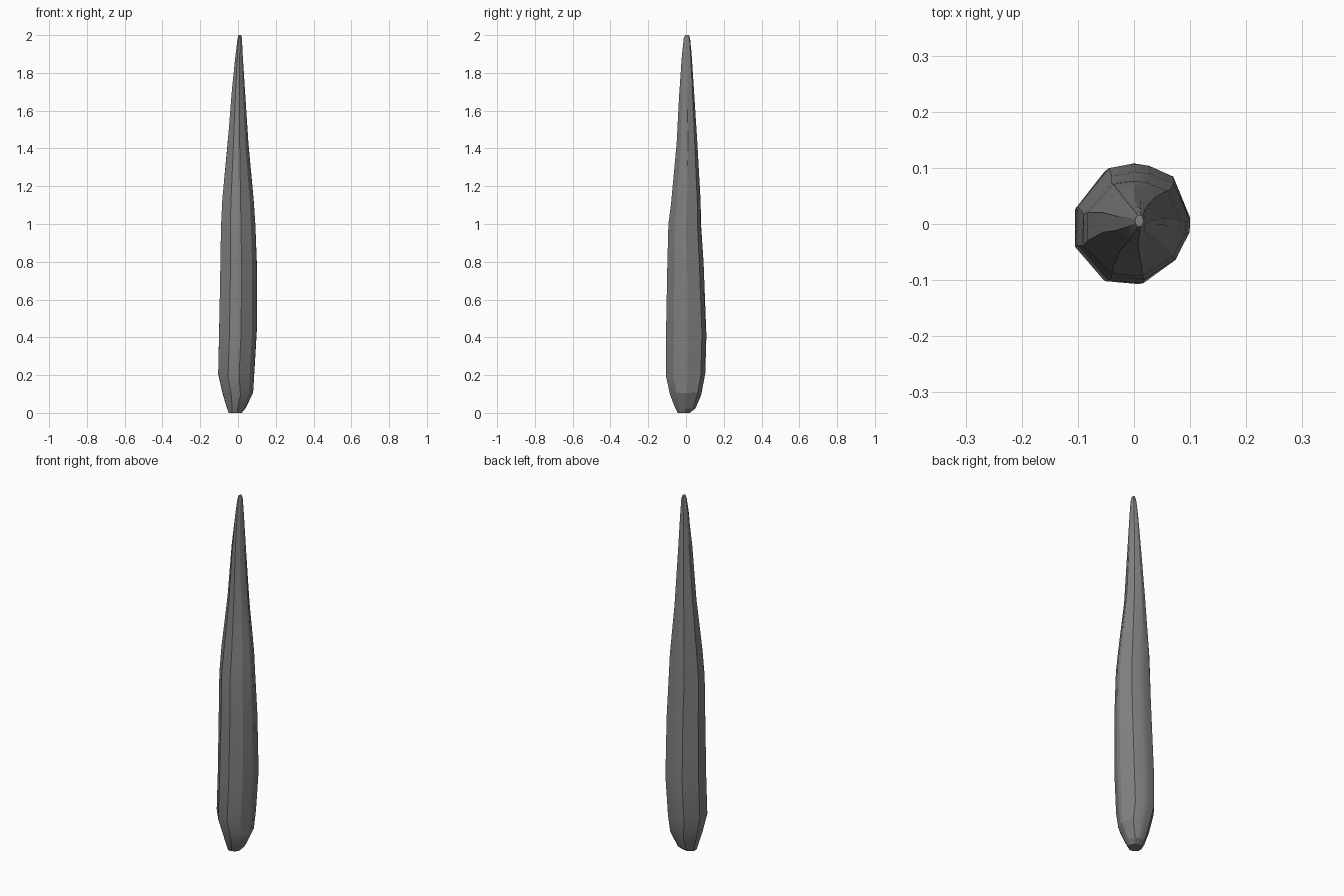
import bpy, bmesh, math, random
from mathutils import Vector

if "Cube" in bpy.data.objects:
    bpy.data.objects.remove(bpy.data.objects["Cube"])

random.seed(4)

# irregular cross-section of the shard, in units of its half widths
SECTION = [(-1, 0.28), (-0.45, 0.92), (0, 1), (0.27, 0.96), (0.7, 0.78), (1, 0.1),
           (0.99, -0.12), (0.74, -0.6), (0.16, -0.99), (-0.45, -0.94), (-1, -0.36)]

# height, x min, x max, y min, y max
RINGS = [(0.0, -0.05, 0.02, -0.045, 0.02),
         (0.025, -0.058, 0.04, -0.058, 0.05),
         (0.10, -0.08, 0.08, -0.085, 0.08),
         (0.20, -0.105, 0.086, -0.108, 0.102),
         (0.42, -0.10, 0.10, -0.107, 0.108),
         (0.78, -0.093, 0.10, -0.10, 0.093),
         (1.00, -0.09, 0.092, -0.094, 0.08),
         (1.12, -0.083, 0.084, -0.08, 0.077),
         (1.40, -0.055, 0.055, -0.05, 0.06),
         (1.70, -0.032, 0.036, -0.037, 0.043),
         (1.90, -0.013, 0.025, -0.022, 0.03),
         (1.98, -0.003, 0.021, -0.012, 0.022),
         (2.0, 0.002, 0.017, -0.005, 0.016)]

# stone shard: rings joined into a closed faceted body
bm = bmesh.new()
rings = []
last = len(RINGS) - 1
for i, (z, x0, x1, y0, y1) in enumerate(RINGS):
    ring = []
    for u, v in SECTION:
        # uneven chips along the length, ends kept level
        dz = 0 if i in (0, last) else random.uniform(-0.12, 0.12) * min(
            z - RINGS[i - 1][0], RINGS[i + 1][0] - z)
        ring.append(bm.verts.new(((x0 + x1) / 2 + u * (x1 - x0) / 2,
                                  (y0 + y1) / 2 + v * (y1 - y0) / 2, z + dz)))
    rings.append(ring)
n = len(SECTION)
for a, b in zip(rings, rings[1:]):
    for k in range(n):
        bm.faces.new((a[k], a[(k + 1) % n], b[(k + 1) % n], b[k]))
bm.faces.new(rings[0])
bm.faces.new(rings[-1])
bmesh.ops.recalc_face_normals(bm, faces=bm.faces)

mesh = bpy.data.meshes.new("stone_shard")
bm.to_mesh(mesh)
bm.free()
shard = bpy.data.objects.new("stone_shard", mesh)
bpy.context.collection.objects.link(shard)

grey = bpy.data.materials.new("stone_grey")
grey.diffuse_color = (0.22, 0.22, 0.22, 1)
grey.use_nodes = True
grey.node_tree.nodes["Principled BSDF"].inputs["Base Color"].default_value = grey.diffuse_color
mesh.materials.append(grey)

# soft long facets, crisp edges at the ends
bpy.context.view_layer.objects.active = shard
shard.select_set(True)
bpy.ops.object.shade_smooth_by_angle(angle=math.radians(20))
